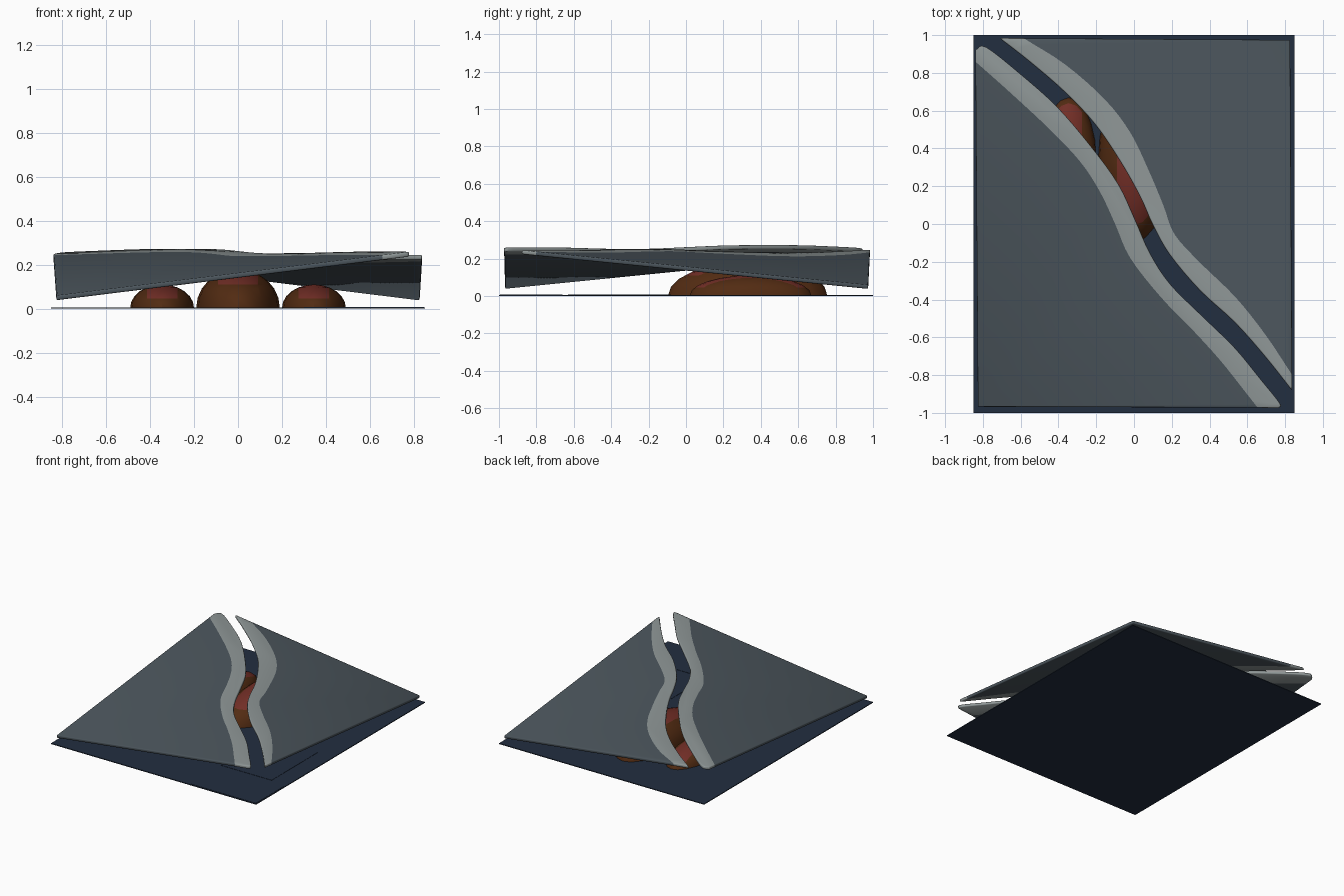
import bpy, bmesh
from mathutils import Vector

if "Cube" in bpy.data.objects:
    bpy.data.objects.remove(bpy.data.objects["Cube"])


def material(name, r, g, b):
    lin = lambda c: ((c / 255 + 0.055) / 1.055) ** 2.4
    m = bpy.data.materials.new(name)
    m.diffuse_color = (lin(r), lin(g), lin(b), 1)
    m.use_nodes = True
    m.node_tree.nodes["Principled BSDF"].inputs["Base Color"].default_value = m.diffuse_color
    return m


NAVY = material("navy", 34, 46, 64)
SLATE = material("slate grey", 76, 86, 93)
PALE = material("pale grey", 143, 151, 151)
BROWN = material("brown", 82, 43, 18)
RED = material("dull red", 114, 46, 38)


def finish(name, bm, mats):
    mesh = bpy.data.meshes.new(name)
    bm.to_mesh(mesh)
    bm.free()
    ob = bpy.data.objects.new(name, mesh)
    bpy.context.collection.objects.link(ob)
    for m in mats:
        mesh.materials.append(m)
    return ob


def smooth(ob, angle=0.6):
    bpy.ops.object.select_all(action='DESELECT')
    ob.select_set(True)
    bpy.context.view_layer.objects.active = ob
    bpy.ops.object.shade_smooth_by_angle(angle=angle)


def box(name, x0, x1, y0, y1, z0, z1, mat):
    bm = bmesh.new()
    bmesh.ops.create_cube(bm, size=1)
    for v in bm.verts:
        v.co = ((x0 + x1) / 2 + v.co.x * (x1 - x0),
                (y0 + y1) / 2 + v.co.y * (y1 - y0),
                (z0 + z1) / 2 + v.co.z * (z1 - z0))
    return finish(name, bm, [mat])


def curve(pts, n=4):
    """Catmull-Rom curve through 2D points."""
    p = [Vector(q) for q in pts]
    p = [2 * p[0] - p[1]] + p + [2 * p[-1] - p[-2]]
    out = []
    for a, b, c, d in zip(p, p[1:], p[2:], p[3:]):
        for i in range(n):
            t = i / n
            out.append(0.5 * (2 * b + (c - a) * t + (2 * a - 5 * b + 4 * c - d) * t * t
                              + (3 * b - a - 3 * c + d) * t ** 3))
    return out + [p[-2]]


def slab(name, gap, seam, corner, side):
    """Tilted sheet: slate body up to the seam, pale lip from seam to gap."""
    bm = bmesh.new()

    def vert(q):
        x, y = q
        return bm.verts.new((x, y, 0.06 + 0.124 * (0.825 + side * x) + 0.101 * (0.97 + side * y)))

    g = [vert(q) for q in curve(gap)]
    s = [vert(q) for q in curve(seam)]
    body = bm.faces.new(s + [vert(corner)])
    lip = bm.faces.new(g + s[::-1])
    lip.material_index = 1
    bm.normal_update()
    for f in (body, lip):
        if f.normal.z < 0:
            f.normal_flip()
    ob = finish(name, bm, [SLATE, PALE])
    sol = ob.modifiers.new("thickness", 'SOLIDIFY')
    sol.thickness, sol.offset = 0.022, -1
    bev = ob.modifiers.new("rounded_edges", 'BEVEL')
    bev.width, bev.segments = 0.006, 2
    bev.limit_method, bev.angle_limit = 'ANGLE', 0.9
    smooth(ob)


def mound(name, cx, cy, rx, ry, h, cut):
    """Half ellipsoid with a red patch on top."""
    bm = bmesh.new()
    bmesh.ops.create_uvsphere(bm, u_segments=20, v_segments=12, radius=1)
    for co, no in (((0, 0, 0), (0, 0, 1)), ((0, 0, cut), (0, 0, 1)),
                   ((-0.48, 0, 0), (1, 0, 0)), ((0.48, 0, 0), (1, 0, 0))):
        bmesh.ops.bisect_plane(bm, geom=bm.verts[:] + bm.edges[:] + bm.faces[:],
                               plane_co=co, plane_no=no, clear_inner=(co == (0, 0, 0)))
    for f in bm.faces:
        c = f.calc_center_median()
        f.material_index = int(abs(c.x) < 0.48 and c.z > cut)
    for v in bm.verts:
        v.co = (cx + v.co.x * rx, cy + v.co.y * ry, 0.004 + v.co.z * h)
    smooth(finish(name, bm, [BROWN, RED]))


# base sheet and faint floor panels
box("base", -0.85, 0.85, -1, 1, 0, 0.006, NAVY)
box("floor_panel_front", 0.30, 0.845, -0.995, -0.66, 0.005, 0.008, NAVY)
box("floor_panel_middle", 0.30, 0.72, -0.63, -0.08, 0.005, 0.008, NAVY)

# mounds under the split cover
mound("mound_middle", 0, 0.33, 0.19, 0.425, 0.175, 0.6)
for nm, x in (("mound_left", -0.345), ("mound_right", 0.345)):
    mound(nm, x, 0.345, 0.145, 0.325, 0.106, 0.4)

# split cover: two tilted sheets with a winding gap
slab("cover_front_left",
     [(-0.84, 0.92), (-0.785, 0.935), (-0.6, 0.79), (-0.41, 0.62), (-0.23, 0.41), (-0.085, 0.21),
      (0.005, 0.02), (0.085, -0.16), (0.19, -0.32), (0.35, -0.48), (0.53, -0.655),
      (0.67, -0.825), (0.77, -0.95), (0.765, -0.975)],
     [(-0.84, 0.86), (-0.66, 0.70), (-0.445, 0.50), (-0.285, 0.33), (-0.18, 0.17), (-0.10, 0),
      (-0.02, -0.18), (0.14, -0.385), (0.30, -0.55), (0.455, -0.72), (0.59, -0.89),
      (0.655, -0.973)],
     (-0.827, -0.968), 1)
slab("cover_back_right",
     [(-0.71, 0.985), (-0.55, 0.86), (-0.365, 0.70), (-0.205, 0.53), (-0.075, 0.34),
      (0.03, 0.155), (0.10, 0), (0.19, -0.16), (0.35, -0.35), (0.535, -0.52),
      (0.695, -0.70), (0.838, -0.88)],
     [(-0.585, 0.984), (-0.365, 0.845), (-0.155, 0.66), (-0.02, 0.485), (0.075, 0.29),
      (0.155, 0.10), (0.215, -0.055), (0.35, -0.205), (0.535, -0.385), (0.695, -0.585),
      (0.838, -0.80)],
     (0.827, 0.975), -1)
